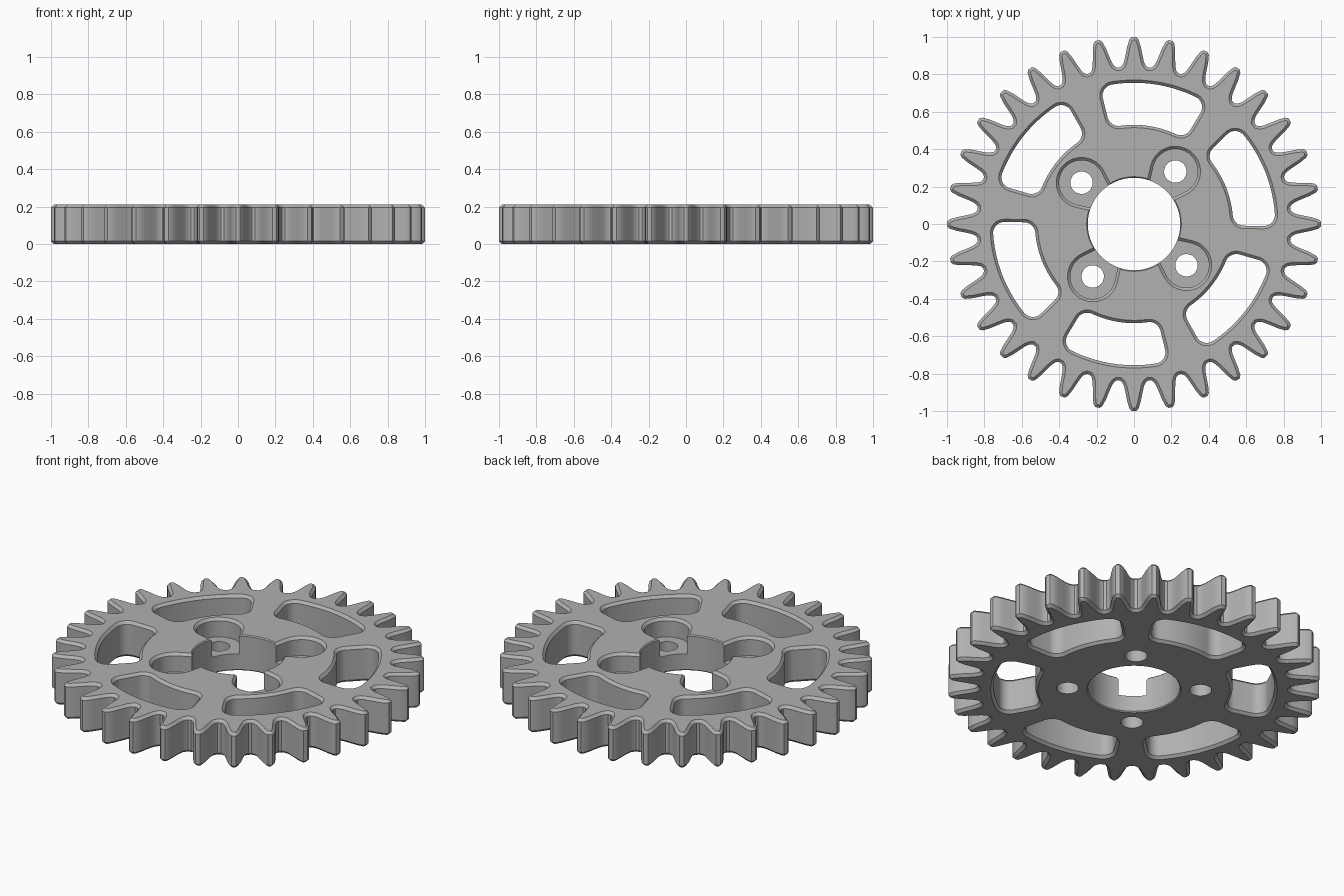
import bpy
import bmesh
from math import sin, cos, asin, radians, pi, tau
from mathutils import Vector, Matrix

HEIGHT = 0.21
CHAMFER = 0.015
TEETH = 32

if "Cube" in bpy.data.objects:
    bpy.data.objects.remove(bpy.data.objects["Cube"])

grey = bpy.data.materials.new("plain_grey")
grey.use_nodes = True
grey.diffuse_color = (0.44, 0.44, 0.44, 1)
grey.node_tree.nodes["Principled BSDF"].inputs["Base Color"].default_value = grey.diffuse_color


def polar(r, a):
    return Vector((r * cos(a), r * sin(a)))


def arc(r, start, end, steps, centre=Vector((0, 0))):
    return [centre + polar(r, start + (end - start) * i / steps) for i in range(steps + 1)]


def turned(loop, angle, shift=0.0):
    """Move a loop out along x, then turn it about the origin."""
    rot = Matrix.Rotation(angle, 2)
    return [rot @ (p + Vector((shift, 0))) for p in loop]


def offset(loop, d):
    """Grow (or shrink) a counter-clockwise loop by mitred offsets."""
    out = []
    for i, p in enumerate(loop):
        e1 = (p - loop[i - 1]).normalized()
        e2 = (loop[(i + 1) % len(loop)] - p).normalized()
        n1, n2 = Vector((e1.y, -e1.x)), Vector((e2.y, -e2.x))
        out.append(p + (n1 + n2) * d / (1 + n1.dot(n2)))
    return out


def loft(name, loops, levels):
    """Solid made by stacking each loop at the given (height, offset) levels."""
    bm = bmesh.new()
    for loop in loops:
        rings = [[bm.verts.new((p.x, p.y, z)) for p in offset(loop, d)] for z, d in levels]
        bm.faces.new(rings[0][::-1])
        bm.faces.new(rings[-1])
        n = len(loop)
        for low, high in zip(rings, rings[1:]):
            for i in range(n):
                j = (i + 1) % n
                bm.faces.new((low[i], low[j], high[j], high[i]))
    mesh = bpy.data.meshes.new(name)
    bm.to_mesh(mesh)
    bm.free()
    obj = bpy.data.objects.new(name, mesh)
    bpy.context.collection.objects.link(obj)
    mesh.materials.append(grey)
    return obj


def through(c):
    """Levels of a through hole with both rims chamfered by c."""
    return [(-c, 2 * c), (c, 0), (HEIGHT - c, 0), (HEIGHT + c, 2 * c)]


# Toothed rim: one flank as (radius, half width), mirrored and repeated
flank = [(0.84, 0.074), (0.85, 0.062), (0.87, 0.053), (0.9, 0.046),
         (0.95, 0.036), (0.988, 0.024), (1.0, 0.012)]
tooth = [(r, -w / r) for r, w in flank] + [(r, w / r) for r, w in reversed(flank)]
outline = [polar(r, a + tau * t / TEETH) for t in range(TEETH) for r, a in tooth]
gear = loft("gear_wheel", [outline],
            [(0, -CHAMFER), (CHAMFER, 0), (HEIGHT - CHAMFER, 0), (HEIGHT, -CHAMFER)])


# Lightening slot: ring sector with rounded corners
def slot_loop(r_in, r_out, half, fillet):
    rc_out, rc_in = r_out - fillet, r_in + fillet
    a_out = half - asin(fillet / rc_out)
    a_in = half - asin(fillet / rc_in)
    q = pi / 2
    return (arc(r_out, -a_out, a_out, 16)[1:-1]
            + arc(fillet, a_out, half + q, 8, polar(rc_out, a_out))
            + arc(fillet, half + q, a_in + pi, 8, polar(rc_in, a_in))
            + arc(r_in, a_in, -a_in, 12)[1:-1]
            + arc(fillet, pi - a_in, 3 * q - half, 8, polar(rc_in, -a_in))
            + arc(fillet, -q - half, -a_out, 8, polar(rc_out, -a_out)))


slot = slot_loop(0.53, 0.755, radians(22.4), 0.06)
slots = [turned(slot, radians(81.5 + 60 * k)) for k in range(6)]

# Bolt seats: round pockets whose mouths narrow towards the centre bore
bolt_angles = [radians(51.8 + 90 * k) for k in range(4)]
BOLT_RADIUS = 0.357
mouth = radians(115)
pocket = arc(0.12, -mouth, mouth, 40) + [Vector((-0.157, 0.059)), Vector((-0.157, -0.059))]
bolt = arc(0.06, 0, tau, 32)[:-1]
pockets = [turned(pocket, a, BOLT_RADIUS) for a in bolt_angles]
bolts = [turned(bolt, a, BOLT_RADIUS) for a in bolt_angles]

cutters = [
    loft("slot_cutter", slots, through(CHAMFER)),
    loft("bore_cutter", [arc(0.247, 0, tau, 96)[:-1]], through(0.006)),
    loft("pocket_cutter", pockets,
         [(0.1, 0), (HEIGHT - CHAMFER, 0), (HEIGHT + CHAMFER, 2 * CHAMFER)]),
    loft("bolt_cutter", bolts, [(-0.05, 0), (0.15, 0)]),
]

# Cut everything out of the wheel
bpy.context.view_layer.objects.active = gear
for cutter in cutters:
    cutter.hide_render = True
    mod = gear.modifiers.new("cut", 'BOOLEAN')
    mod.operation = 'DIFFERENCE'
    mod.solver = 'EXACT'
    mod.object = cutter
    bpy.ops.object.modifier_apply(modifier=mod.name)
    bpy.data.objects.remove(cutter)

# Smooth curved walls, keep the rims crisp
bpy.ops.object.select_all(action='DESELECT')
gear.select_set(True)
bpy.ops.object.shade_smooth_by_angle(angle=radians(30))
